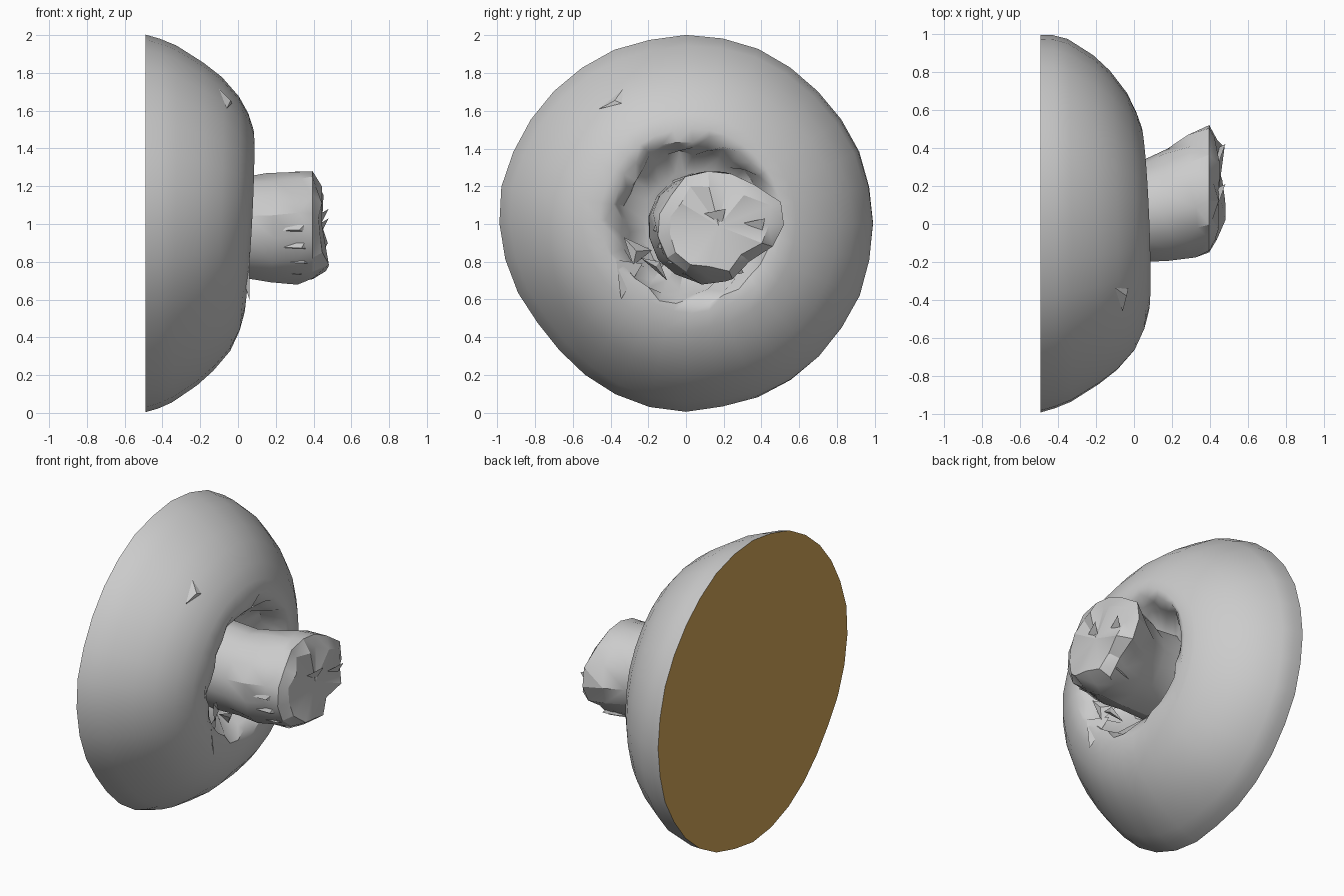
import bpy, bmesh, math, random
from mathutils import Vector

random.seed(4)
cube = bpy.data.objects.get("Cube")
if cube:
    bpy.data.objects.remove(cube, do_unlink=True)


def material(name, colour):
    m = bpy.data.materials.new(name)
    m.use_nodes = True
    m.diffuse_color = (*colour, 1)
    m.node_tree.nodes["Principled BSDF"].inputs["Base Color"].default_value = (*colour, 1)
    return m


grey = material("pale grey", (0.6, 0.6, 0.6))
brown = material("cut brown", (0.65, 0.38, 0.1))


def finish(bm, name, mats, angle=40):
    mesh = bpy.data.meshes.new(name)
    bm.to_mesh(mesh)
    bm.free()
    ob = bpy.data.objects.new(name, mesh)
    bpy.context.collection.objects.link(ob)
    for m in mats:
        mesh.materials.append(m)
    bpy.ops.object.select_all(action="DESELECT")
    ob.select_set(True)
    bpy.context.view_layer.objects.active = ob
    bpy.ops.object.shade_smooth_by_angle(angle=math.radians(angle))


def loft(bm, rings):
    """Bridge successive closed rings of points and cap both ends."""
    loops = [[bm.verts.new(p) for p in ring] for ring in rings]
    n = len(loops[0])
    for a, b in zip(loops, loops[1:]):
        for i in range(n):
            j = (i + 1) % n
            bm.faces.new((a[i], a[j], b[j], b[i]))
    ends = [bm.faces.new(loops[0][::-1]), bm.faces.new(loops[-1])]
    bmesh.ops.recalc_face_normals(bm, faces=bm.faces)
    return ends


# Domed cap: lathe about x with a hollow around the stem
profile = [(-.49, 1), (-.42, .978), (-.34, .943), (-.2, .85), (-.11, .775), (-.02, .672),
           (.03, .575), (.055, .49), (.045, .435), (.0, .395), (-.07, .355), (-.15, .26)]
SIDES = 32
rings = []
wobble = [random.uniform(-.007, .007) for _ in range(SIDES)]
for k, (x, r) in enumerate(profile):
    ring = []
    hollow = max(0, min(1, (0.66 - r) / 0.25))
    for i in range(SIDES):
        a = math.tau * i / SIDES
        c, s = math.cos(a), math.sin(a)
        # The rim is flattened on one lower side, fuller on the left and below it
        flat = max(0, math.cos(a - 3.8)) ** 6
        low = max(0, math.cos(a + .8)) ** 3
        full = (0.035 * max(0, c) + 0.02 * low) * math.sin(math.pi * min(k, 6) / 6)
        rr = r * (0.996 - 0.045 * flat + wobble[i]) + full
        dx = (0.025 * s - 0.02 * c + 0.01 * low) * min(1, k / 4)
        if k > 7:
            rr += random.uniform(-.025, .025) + 0.04 * flat
            dx += random.uniform(-.012, .012)
        ring.append((x + dx, c * rr + 0.04 * hollow, 1.003 + s * rr + 0.02 * hollow))
    rings.append(ring)
bm = bmesh.new()
back, floor = loft(bm, rings)
back.material_index = 1
finish(bm, "mushroom_cap", [grey, brown])

# Stem: irregular sections swelling to a torn, leaning end with a pointed left lip
sections = [(-.16, .06, .99, .26, .28), (.04, .06, .985, .26, .27), (.17, .085, .985, .28, .29),
            (.3, .115, .995, .285, .3), (.395, .15, .995, .29, .28)]
rings = []
N = 15
for k, (x, cy, cz, ry, rz) in enumerate(sections):
    ring = []
    for i in range(N):
        a = math.tau * i / N
        rough = 1 + random.uniform(-.02, .02) * k
        spur = 0.1 * max(0, math.cos(a - .1)) ** 5 * (k / 4) ** 2
        ring.append((x + random.uniform(-.012, .012) * k * (k < 4),
                     cy + math.cos(a) * (ry * rough + spur),
                     cz + math.sin(a) * rz * rough))
    rings.append(ring)
centre = Vector((.44, .13, .98))
ring = []
for p in rings[-1]:
    q = Vector(p).lerp(centre, random.uniform(.1, .28))
    q.x = .45 - .08 * (q.z - .98) + random.uniform(-.02, .02)
    ring.append(q)
rings.append(ring)
bm = bmesh.new()
base, tip = loft(bm, rings)
poked = bmesh.ops.poke(bm, faces=[tip])
poked["verts"][0].co.x = .445
bmesh.ops.triangulate(bm, faces=[f for f in bm.faces if f.calc_center_median().x > .2])
finish(bm, "torn_stem", [grey], 28)


def flake(name, tip, left, right, lift):
    """Small closed shard with a raised ridge."""
    bm = bmesh.new()
    pts = [Vector(p) for p in (tip, left, right)]
    mid = sum(pts, Vector()) / 3 + Vector(lift)
    a, b, c, d = [bm.verts.new(p) for p in (*pts, mid)]
    for f in ((a, b, c), (a, d, b), (b, d, c), (c, d, a)):
        bm.faces.new(f)
    bmesh.ops.recalc_face_normals(bm, faces=bm.faces)
    finish(bm, name, [grey], 20)


# Loose flaps at the hollow and a chip on the cap
flake("hollow_flap", (.06, -.345, .6), (.06, -.37, .81), (.0, -.23, .79), (-.02, 0, 0))
flake("hollow_shard", (.05, -.33, .93), (.02, -.28, .78), (-.03, -.18, .86), (.03, 0, 0))
flake("lower_shard", (.03, -.24, .82), (.0, -.1, .7), (.06, -.14, .8), (.02, 0, 0))
flake("cap_chip", (-.06, -.46, 1.61), (-.03, -.34, 1.64), (-.1, -.335, 1.715), (.025, 0, .0))

# Slivers peeling along the underside and the end of the stem
for i in range(7):
    a = math.radians(185 + i * 19)
    c, s = math.cos(a), math.sin(a)
    flake("stem_sliver_%d" % (i + 1),
          (.15 + .04 * (i % 3), .09 + .27 * c, .99 + .28 * s),
          (.36, .14 + .3 * c, 1.03 + .28 * s),
          (.4, .17 + .28 * c, .96 + .25 * s),
          (.02, .025 * c, .025 * s))
for i, (y, z) in enumerate([(.14, 1.05), (.35, 1.0)]):
    flake("end_shard_%d" % (i + 1), (.48, y + .07, z + .03), (.43, y - .07, z),
          (.44, y + .05, z - .05), (-.01, 0, 0))
